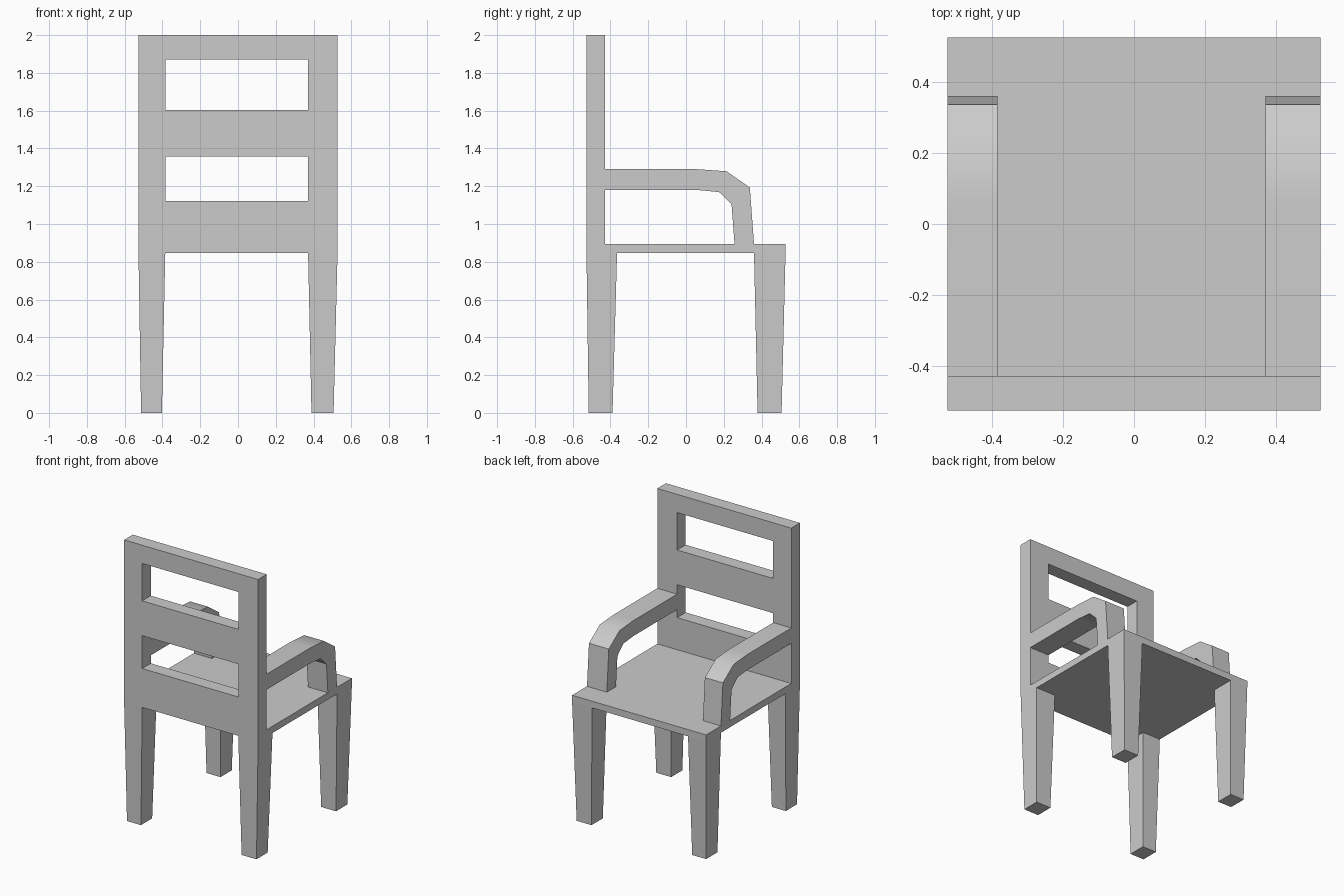
import bpy
import bmesh
import math

if "Cube" in bpy.data.objects:
    bpy.data.objects.remove(bpy.data.objects["Cube"])

# Shared inner/outer x limits of the left and right members
LEFT = (-0.527, -0.385)
RIGHT = (0.371, 0.527)
SEAT_BOTTOM, SEAT_TOP = 0.847, 0.895


def finish(name, bm):
    bmesh.ops.recalc_face_normals(bm, faces=bm.faces)
    mesh = bpy.data.meshes.new(name)
    bm.to_mesh(mesh)
    bm.free()
    obj = bpy.data.objects.new(name, mesh)
    bpy.context.collection.objects.link(obj)
    return obj


def tapered_box(name, top, z1, bottom, z0):
    """Box between two (x, y) rectangles, each given as (x range, y range)."""
    bm = bmesh.new()
    bmesh.ops.create_cube(bm, size=1)
    for v in bm.verts:
        xr, yr = top if v.co.z > 0 else bottom
        v.co = (xr[v.co.x > 0], yr[v.co.y > 0], z1 if v.co.z > 0 else z0)
    return finish(name, bm)


def box(name, x, y, z):
    return tapered_box(name, (x, y), z[1], (x, y), z[0])


# Seat slab
box("seat", (-0.527, 0.527), (-0.43, 0.527), (SEAT_BOTTOM, SEAT_TOP))

# Backrest panel with two window openings
back = box("backrest", (-0.527, 0.527), (-0.527, -0.43), (SEAT_BOTTOM, 2.0))
for label, z in (("lower", (1.123, 1.357)), ("upper", (1.604, 1.87))):
    cutter = box(label + "_opening_cutter", (LEFT[1], RIGHT[0]), (-0.7, -0.3), z)
    cutter.hide_render = True
    cutter.hide_set(True)
    cut = back.modifiers.new(label + "_opening", 'BOOLEAN')
    cut.operation = 'DIFFERENCE'
    cut.solver = 'EXACT'
    cut.object = cutter

# Four tapered legs
leg_x = {"left": (LEFT, (-0.513, -0.403)), "right": (RIGHT, (0.389, 0.506))}
leg_y = {"back": ((-0.527, -0.365), (-0.515, -0.389)),
         "front": ((0.36, 0.527), (0.379, 0.506))}
for side, (xt, xb) in leg_x.items():
    for end, (yt, yb) in leg_y.items():
        tapered_box(f"{end}_{side}_leg", (xt, yt), SEAT_BOTTOM, (xb, yb), 0.0)

# Bent armrests: cross-section strip of (y, z) outer and inner points
outer = [(-0.43, 1.29), (0.06, 1.29), (0.215, 1.279), (0.338, 1.193), (0.36, SEAT_TOP)]
inner = [(-0.43, 1.18), (0.06, 1.18), (0.175, 1.169), (0.241, 1.106), (0.257, SEAT_TOP)]
for side, xr in (("left", LEFT), ("right", RIGHT)):
    bm = bmesh.new()
    rings = []
    for (yo, zo), (yi, zi) in zip(outer, inner):
        rings.append([bm.verts.new(p) for p in (
            (xr[0], yo, zo), (xr[1], yo, zo), (xr[1], yi, zi), (xr[0], yi, zi))])
    for a, b in zip(rings, rings[1:]):
        for i in range(4):
            j = (i + 1) % 4
            bm.faces.new((a[i], a[j], b[j], b[i]))
    bm.faces.new(rings[0])
    bm.faces.new(rings[-1])
    arm = finish(side + "_armrest", bm)
    bpy.ops.object.select_all(action='DESELECT')
    arm.select_set(True)
    bpy.context.view_layer.objects.active = arm
    bpy.ops.object.shade_smooth_by_angle(angle=math.radians(40))
